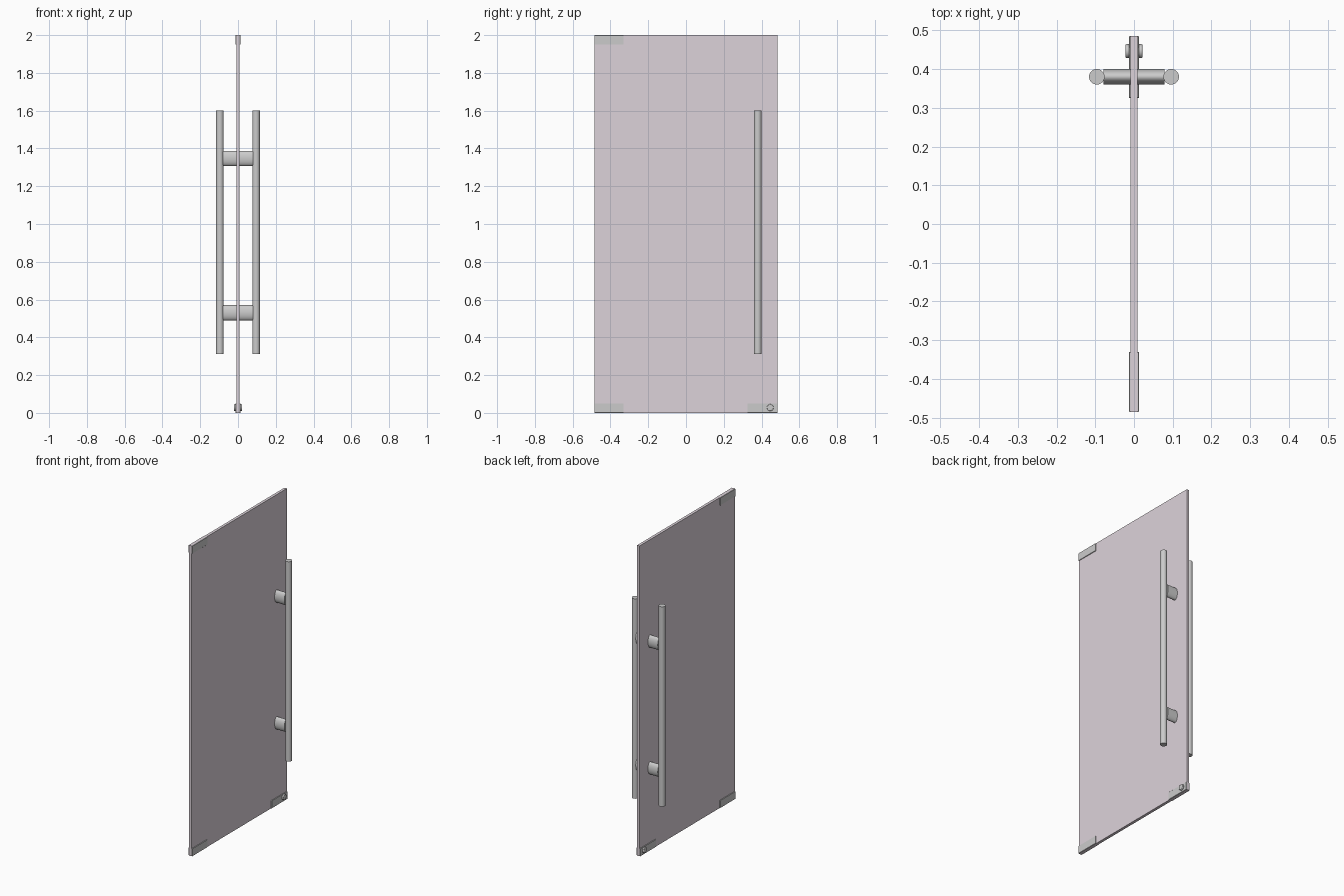
import bpy, math

if "Cube" in bpy.data.objects:
    bpy.data.objects.remove(bpy.data.objects["Cube"])

glass_mat = bpy.data.materials.new("pale_glass")
glass_mat.diffuse_color = (0.72, 0.65, 0.70, 1)
glass_mat.use_nodes = True
glass_mat.node_tree.nodes["Principled BSDF"].inputs["Base Color"].default_value = glass_mat.diffuse_color


def bevel(ob, width, segments=2):
    m = ob.modifiers.new("bevel", 'BEVEL')
    m.width, m.segments, m.limit_method = width, segments, 'ANGLE'
    m.angle_limit = math.radians(40)


def box(name, lo, hi):
    bpy.ops.mesh.primitive_cube_add(size=1, location=[(a + b) / 2 for a, b in zip(lo, hi)])
    ob = bpy.context.object
    ob.name = name
    ob.scale = [b - a for a, b in zip(lo, hi)]
    bpy.ops.object.transform_apply(location=False, rotation=False, scale=True)
    return ob


def cylinder(name, radius, length, loc, along_x=False, stretch_z=1.0):
    rot = (0, math.pi / 2, 0) if along_x else (0, 0, 0)
    bpy.ops.mesh.primitive_cylinder_add(vertices=48, radius=radius, depth=length,
                                        location=loc, rotation=rot)
    ob = bpy.context.object
    ob.name = name
    bpy.ops.object.transform_apply(location=False, rotation=True, scale=False)
    ob.scale.z = stretch_z
    bpy.ops.object.transform_apply(location=False, rotation=False, scale=True)
    bpy.ops.object.shade_smooth_by_angle(angle=math.radians(30))
    return ob


# Glass door leaf
W, GX = 0.485, 0.009
glass = box("glass_panel", (-GX, -W, 0), (GX, W, 2))
glass.data.materials.append(glass_mat)

HANDLE_Y = 0.38
for side, s in (("left", -1), ("right", 1)):
    # Corner fitting plates on each face of the glass
    for corner, y0, y1, z0, z1 in (("top_hinge", -W, -0.33, 1.95, 2.0),
                                   ("bottom_hinge", -W, -0.33, 0.0, 0.05),
                                   ("bottom_lock", 0.325, W, 0.0, 0.05)):
        xs = sorted((s * (GX - 0.002), s * 0.013))
        plate = box(f"{corner}_plate_{side}", (xs[0], y0, z0), (xs[1], y1, z1))
        bevel(plate, 0.0015, 1)
    # Upright pull bar
    cylinder(f"handle_bar_{side}", 0.02, 1.288, (s * 0.096, HANDLE_Y, 0.956))

# Oval standoffs through the glass joining both bars
for label, z in (("lower", 0.53), ("upper", 1.347)):
    cylinder(f"handle_post_{label}", 0.02, 0.157, (0, HANDLE_Y, z), True, 2.0)

# Lock barrel through the lower corner fitting
lock = cylinder("lock_barrel", 0.018, 0.044, (0, 0.446, 0.028), True)
bevel(lock, 0.003)
